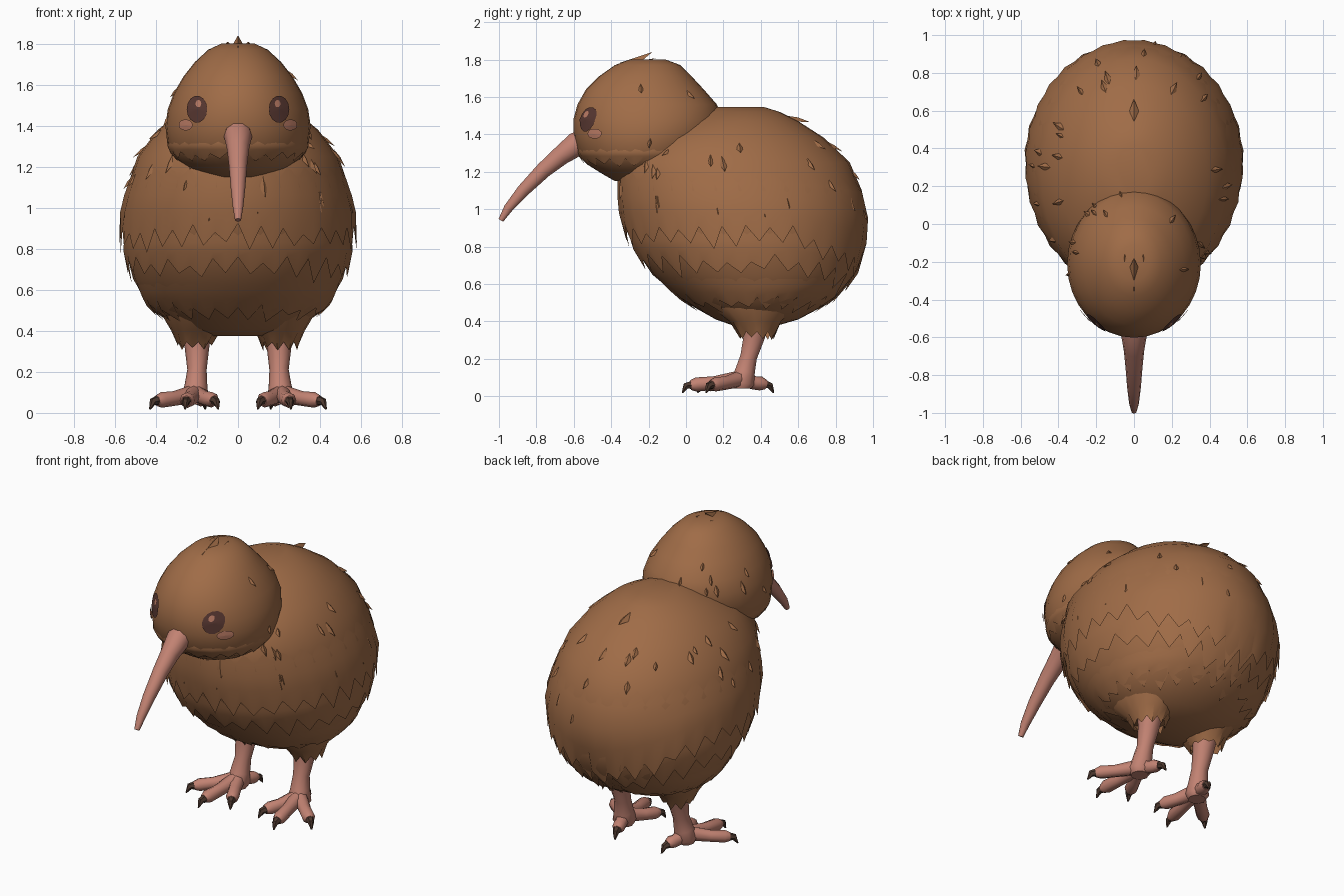
import bpy, bmesh, math, random
from mathutils import Vector

if "Cube" in bpy.data.objects:
    bpy.data.objects.remove(bpy.data.objects["Cube"])

random.seed(4)


def material(name, rgb):
    m = bpy.data.materials.new(name)
    m.diffuse_color = (*rgb, 1)
    m.use_nodes = True
    m.node_tree.nodes["Principled BSDF"].inputs["Base Color"].default_value = m.diffuse_color
    return m


BROWN = material("feather brown", (0.35, 0.15, 0.063))
PINK = material("skin pink", (0.54, 0.225, 0.17))
DARK = material("eye brown", (0.10, 0.04, 0.032))
CLAW = material("claw brown", (0.075, 0.04, 0.028))
BLUSH = material("cheek pink", (0.50, 0.20, 0.13))

# Cross-sections: height, front y, back y, half width
BODY = [(0.375, 0.26, 0.48, 0.14), (0.41, 0.16, 0.60, 0.28), (0.50, 0.00, 0.77, 0.42),
        (0.65, -0.18, 0.90, 0.51), (0.80, -0.28, 0.945, 0.55), (0.95, -0.335, 0.965, 0.56),
        (1.10, -0.365, 0.94, 0.54), (1.25, -0.37, 0.875, 0.49), (1.38, -0.24, 0.74, 0.39),
        (1.47, -0.06, 0.60, 0.28), (1.52, 0.06, 0.50, 0.18), (1.545, 0.14, 0.42, 0.09)]
HEAD = [(1.15, -0.38, -0.16, 0.12), (1.19, -0.45, -0.04, 0.23), (1.24, -0.53, 0.06, 0.305),
        (1.30, -0.58, 0.13, 0.343), (1.40, -0.602, 0.18, 0.354), (1.48, -0.602, 0.19, 0.342),
        (1.56, -0.58, 0.165, 0.312), (1.64, -0.535, 0.095, 0.265), (1.71, -0.465, 0.03, 0.21),
        (1.77, -0.38, -0.03, 0.145), (1.80, -0.30, -0.11, 0.08)]


def section(table, z):
    z = min(max(z, table[0][0]), table[-1][0])
    for p, q in zip(table, table[1:]):
        if z <= q[0]:
            t = (z - p[0]) / (q[0] - p[0])
            f, b, w = (p[i] + t * (q[i] - p[i]) for i in (1, 2, 3))
            return (f + b) / 2, (b - f) / 2, w


def surface(table, a, z, off=0.0):
    cy, ry, rx = section(table, z)
    return Vector(((rx + off) * math.cos(a), cy + (ry + off) * math.sin(a), z))


def make(name, verts, faces, mat, angle=45):
    me = bpy.data.meshes.new(name)
    me.from_pydata([tuple(v) for v in verts], [], faces)
    ob = bpy.data.objects.new(name, me)
    bpy.context.collection.objects.link(ob)
    me.materials.append(mat)
    bpy.ops.object.select_all(action='DESELECT')
    ob.select_set(True)
    bpy.context.view_layer.objects.active = ob
    bpy.ops.object.shade_smooth_by_angle(angle=math.radians(angle))
    return ob


def ring_faces(rings, n):
    return [(r * n + i, r * n + (i + 1) % n, (r + 1) * n + (i + 1) % n, (r + 1) * n + i)
            for r in range(rings - 1) for i in range(n)]


def loft(name, table, n):
    verts = [surface(table, 2 * math.pi * i / n, row[0]) for row in table for i in range(n)]
    faces = ring_faces(len(table), n)
    faces += [tuple(range(n))[::-1], tuple(range(len(verts) - n, len(verts)))]
    return make(name, verts, faces, BROWN)


def feather_row(name, table, top, hem, n, depth, lift, dip=0.0):
    """Shell over the surface that ends in a jagged hem."""
    tips = []
    for i in range(n):
        drop = random.uniform(0.5, 1) * depth if i % 2 else random.uniform(-0.2, 0.25) * depth
        tips.append((drop, lift * (1 if i % 2 else 0.6)))
    verts = []
    for t in (1, 0.75, 0.5, 0.25, 0):
        for i in range(n):
            a = 2 * math.pi * i / n
            base = hem - dip * max(0, math.sin(a)) ** 3
            drop, out = tips[i]
            z = base + t * (top - base) - (drop if t == 0 else 0)
            verts.append(surface(table, a, z, -0.006 + (out + 0.006) * (1 - t)))
    # downward rings wind the other way
    make(name, verts, [f[::-1] for f in ring_faces(5, n)], BROWN)


def feathers(name, table, spots, size, lift):
    """Small pointed tufts lying on the surface."""
    verts, faces = [], []
    for a, z in spots:
        p = surface(table, a, z)
        side = (surface(table, a + 0.05, z) - p).normalized()
        down = (surface(table, a, z - 0.03) - p).normalized()
        nrm = down.cross(side).normalized()
        s = size * random.uniform(0.7, 1.2)
        k = len(verts)
        verts += [p - down * s * 0.9 - nrm * 0.008, p - side * s * 0.45 - nrm * 0.008,
                  p + down * s + nrm * lift, p + side * s * 0.45 - nrm * 0.008,
                  p + nrm * lift * 0.6]
        faces += [(k + i, k + (i + 1) % 4, k + 4) for i in range(4)]
    make(name, verts, faces, BROWN, 60)


def tube(name, path, mat, n=8):
    """Round limb through (point, radius) pairs."""
    pts = [Vector(p) for p, r in path]
    verts = []
    for i, (p, r) in enumerate(path):
        d = (pts[min(i + 1, len(pts) - 1)] - pts[max(i - 1, 0)]).normalized()
        u = d.cross(Vector((0, 1, 0) if abs(d.z) > 0.9 else (0, 0, 1))).normalized()
        v = d.cross(u)
        verts += [pts[i] + r * (u * math.cos(2 * math.pi * j / n) + v * math.sin(2 * math.pi * j / n))
                  for j in range(n)]
    faces = ring_faces(len(path), n) + [tuple(range(n))[::-1], tuple(range(len(verts) - n, len(verts)))]
    return make(name, verts, faces, mat)


def face_patch(name, x, z, rx, rz, mat, off):
    """Thin oval following the front of the head."""
    verts, n = [], 14
    for r in (0.05, 0.5, 1):
        for i in range(n):
            a = 2 * math.pi * i / n
            px, pz = x + rx * r * math.cos(a), z + rz * r * math.sin(a)
            cy, ry, w = section(HEAD, pz)
            py = cy - (ry + off) * math.sqrt(max(0, 1 - (px / (w + off)) ** 2))
            verts.append((px, py, pz))
    faces = [f[::-1] for f in ring_faces(3, n)] + [tuple(range(n))]
    make(name, verts, [f[::-1] if len(f) == 4 else f for f in faces], mat, 60)


# Body with overlapping feather layers
loft("body", BODY, 32)
feather_row("upper_feathers", BODY, 1.22, 0.90, 64, 0.13, 0.03, 0.22)
feather_row("middle_feathers", BODY, 0.92, 0.74, 56, 0.11, 0.022, 0.14)
feather_row("lower_feathers", BODY, 0.66, 0.52, 48, 0.08, 0.02)
spots = [(random.uniform(0, 2 * math.pi), random.uniform(0.98, 1.4)) for _ in range(45)]
feathers("body_tufts", BODY, spots, 0.05, 0.016)
feathers("back_tuft", BODY, [(math.pi / 2, 1.475)], 0.06, 0.03)

# Head with collar and crown feathers
loft("head", HEAD, 32)
feather_row("collar_feathers", HEAD, 1.34, 1.265, 44, 0.04, 0.012)
spots = [(random.uniform(-0.3, math.pi + 0.3), random.uniform(1.35, 1.65)) for _ in range(14)]
feathers("head_tufts", HEAD, spots, 0.04, 0.014)
verts, faces = [], []
for x, y, h in ((0, -0.24, 0.05), (0.05, -0.22, 0.025), (-0.05, -0.22, 0.025),
                (0.11, -0.2, 0.01), (-0.11, -0.2, 0.01)):
    z = 1.80 - 2.6 * x * x
    k = len(verts)
    verts += [(x - 0.028, y, z - 0.01), (x + 0.028, y, z - 0.01), (x, y - 0.12, z - 0.02),
              (x, y + 0.06, z + h - 0.01)]
    faces += [(k, k + 2, k + 1), (k, k + 3, k + 2), (k + 1, k + 2, k + 3), (k, k + 1, k + 3)]
make("crown_tuft", verts, faces, BROWN)

# Long curved beak
tube("beak", [((0, -0.50, 1.375), 0.075), ((0, -0.59, 1.345), 0.068), ((0, -0.67, 1.285), 0.054),
              ((0, -0.76, 1.21), 0.045), ((0, -0.87, 1.10), 0.036), ((0, -0.95, 1.005), 0.026),
              ((0, -0.99, 0.94), 0.015)], PINK, 10)

for s, side in ((-1, "left"), (1, "right")):
    # Eyes, highlights and cheeks
    face_patch(side + "_eye", s * 0.20, 1.48, 0.05, 0.066, DARK, 0.006)
    face_patch(side + "_eye_highlight", s * 0.193, 1.507, 0.014, 0.018, BLUSH, 0.010)
    face_patch(side + "_cheek", s * 0.255, 1.403, 0.034, 0.027, BLUSH, 0.008)

    # Feathered thigh with ragged cuff
    n, verts = 18, []
    for z, cy, rx, ry in ((0.56, 0.36, 0.19, 0.28), (0.47, 0.36, 0.165, 0.22),
                          (0.40, 0.37, 0.12, 0.14), (0.345, 0.38, 0.085, 0.09)):
        for i in range(n):
            a = 2 * math.pi * i / n
            drop = random.uniform(0.01, 0.045) if z < 0.35 and i % 2 else 0
            verts.append((s * (0.2 + (0.5 - z) * 0.05) + rx * math.cos(a), cy + ry * math.sin(a), z - drop))
    make(side + "_thigh", verts, [f[::-1] for f in ring_faces(4, n)], BROWN)

    # Leg, toes and claws
    tube(side + "_leg", [((s * 0.20, 0.38, 0.42), 0.075), ((s * 0.20, 0.365, 0.32), 0.06),
                         ((s * 0.20, 0.335, 0.21), 0.047), ((s * 0.205, 0.315, 0.13), 0.056),
                         ((s * 0.21, 0.30, 0.07), 0.068), ((s * 0.21, 0.30, 0.04), 0.05)], PINK, 10)
    toes = {"middle": (0.255, 0.00), "outer": (0.415, 0.12), "inner": (0.105, 0.08), "back": (0.165, 0.45)}
    for toe, (tx, ty) in toes.items():
        a = Vector((s * 0.21, 0.30, 0.095))
        b = Vector((s * tx, ty, 0.055))
        d = (b - a).normalized()
        k = b - d * 0.025
        mid = a.lerp(k, 0.55)
        mid.z = 0.07
        tube(f"{side}_{toe}_toe", [(a, 0.045), (mid, 0.036), (k - d * 0.03, 0.038), (k, 0.026)], PINK)
        tip = b + d * 0.02
        tip.z = 0.018
        tube(f"{side}_{toe}_claw", [(k - d * 0.012, 0.026), (b, 0.019), (tip, 0.004)], CLAW, 6)
